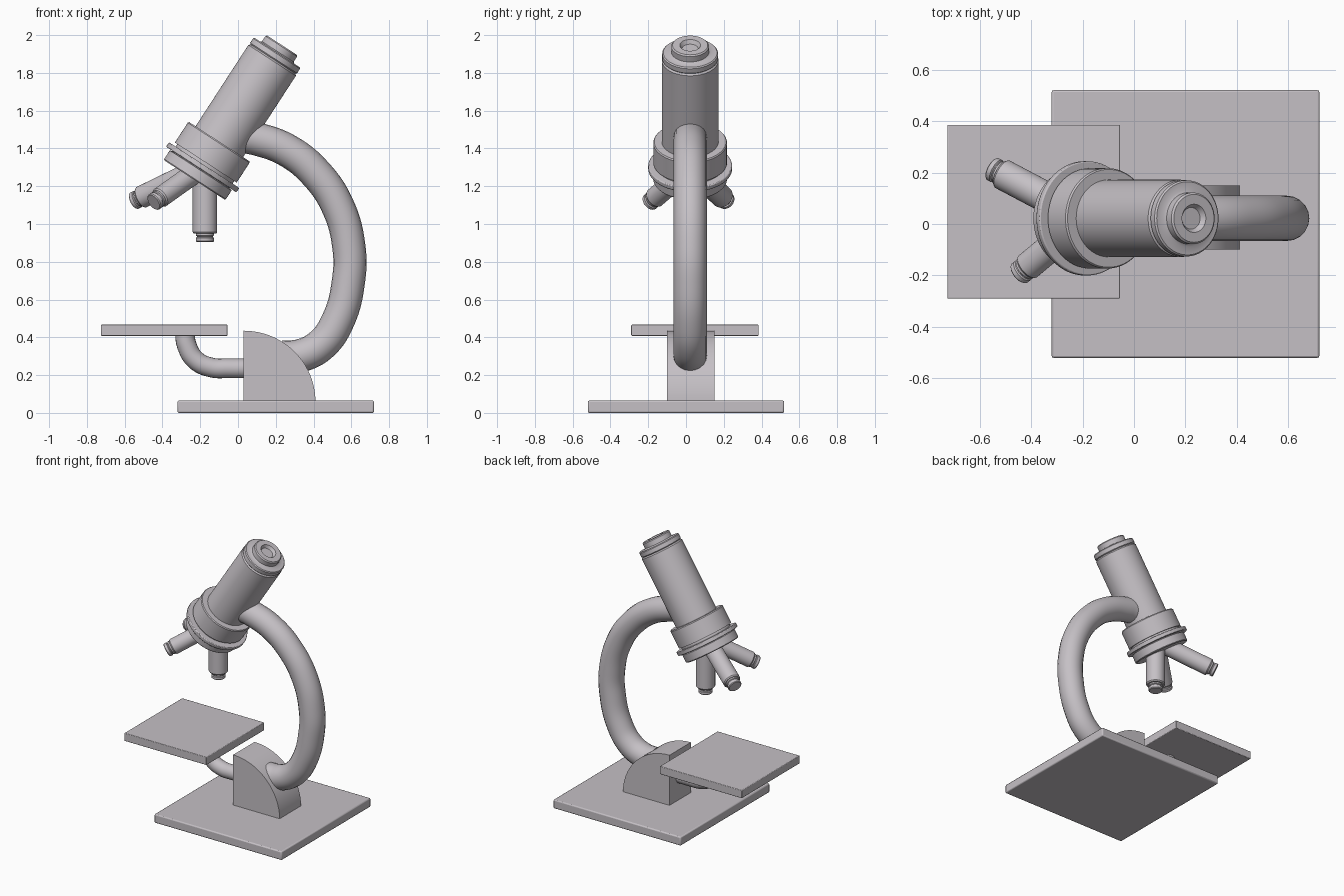
import bpy, bmesh
from math import pi, sin, cos, radians
from mathutils import Vector, Matrix

cube = bpy.data.objects.get("Cube")
if cube:
    bpy.data.objects.remove(cube, do_unlink=True)

grey = bpy.data.materials.new("pale_grey")
grey.use_nodes = True
colour = (0.56, 0.53, 0.56, 1)
grey.diffuse_color = colour
grey.node_tree.nodes["Principled BSDF"].inputs["Base Color"].default_value = colour

MID = 0.022   # depth of the optical plane


def finish(obj, bevel=0, angle=35):
    obj.data.materials.append(grey)
    bpy.ops.object.select_all(action='DESELECT')
    obj.select_set(True)
    bpy.context.view_layer.objects.active = obj
    bpy.ops.object.shade_smooth_by_angle(angle=radians(angle))
    if bevel:
        mod = obj.modifiers.new("soft_edges", 'BEVEL')
        mod.width = bevel
        mod.segments = 2
        mod.limit_method = 'ANGLE'
        mod.angle_limit = radians(40)
    return obj


def from_bmesh(name, bm, bevel=0):
    bmesh.ops.recalc_face_normals(bm, faces=bm.faces)
    mesh = bpy.data.meshes.new(name)
    bm.to_mesh(mesh)
    bm.free()
    obj = bpy.data.objects.new(name, mesh)
    bpy.context.collection.objects.link(obj)
    return finish(obj, bevel)


def slab(name, low, high, bevel):
    low, high = Vector(low), Vector(high)
    bm = bmesh.new()
    bmesh.ops.create_cube(bm, size=1)
    bmesh.ops.scale(bm, vec=high - low, verts=bm.verts)
    bmesh.ops.translate(bm, vec=(low + high) / 2, verts=bm.verts)
    return from_bmesh(name, bm, bevel)


def lathe(name, profile, origin, direction, steps=64, bevel=0):
    """Revolve (radius, height) points about an axis."""
    bm = bmesh.new()
    verts = [bm.verts.new((r, 0, h)) for r, h in profile]
    edges = [bm.edges.new(pair) for pair in zip(verts, verts[1:])]
    bmesh.ops.spin(bm, geom=verts + edges, cent=(0, 0, 0), axis=(0, 0, 1),
                   angle=2 * pi, steps=steps)
    bmesh.ops.remove_doubles(bm, verts=bm.verts, dist=0.0002)
    turn = Vector(direction).to_track_quat('Z', 'Y').to_matrix().to_4x4()
    bm.transform(Matrix.Translation(origin) @ turn)
    return from_bmesh(name, bm, bevel)


def pipe(name, points, radius):
    """Round tube through (x, z) points in the optical plane."""
    curve = bpy.data.curves.new(name, 'CURVE')
    curve.dimensions = '3D'
    curve.bevel_depth = radius
    curve.bevel_resolution = 8
    curve.resolution_u = 10
    curve.use_fill_caps = True
    spline = curve.splines.new('BEZIER')
    spline.bezier_points.add(len(points) - 1)
    for p, (x, z) in zip(spline.bezier_points, points):
        p.co = (x, MID, z)
        p.handle_left_type = p.handle_right_type = 'AUTO'
    obj = bpy.data.objects.new(name, curve)
    bpy.context.collection.objects.link(obj)
    bpy.ops.object.select_all(action='DESELECT')
    obj.select_set(True)
    bpy.context.view_layer.objects.active = obj
    bpy.ops.object.convert(target='MESH')
    return finish(bpy.context.view_layer.objects.active)


# Foot and specimen stage
slab("base_plate", (-0.32, -0.52, 0), (0.72, 0.52, 0.065), 0.008)
slab("stage", (-0.725, -0.29, 0.408), (-0.055, 0.385, 0.467), 0.004)

# Quarter-round pedestal
bm = bmesh.new()
outline = [(0.03, 0.06)] + [
    (0.03 + 0.38 * sin(i * pi / 48), 0.06 + 0.375 * cos(i * pi / 48)) for i in range(25)]
side = bm.faces.new([bm.verts.new((x, -0.1, z)) for x, z in outline])
grown = bmesh.ops.extrude_face_region(bm, geom=[side])["geom"]
bmesh.ops.translate(bm, vec=(0, 0.25, 0),
                    verts=[v for v in grown if isinstance(v, bmesh.types.BMVert)])
from_bmesh("pedestal", bm)

# Curved arm and stage support
pipe("arm", [(0.02, 1.465), (0.1, 1.45), (0.26, 1.39), (0.41, 1.27), (0.53, 1.09),
             (0.588, 0.87), (0.585, 0.7), (0.53, 0.49), (0.44, 0.36), (0.33, 0.303),
             (0.24, 0.295)], 0.088)
pipe("stage_support", [(-0.282, 0.43), (-0.272, 0.36), (-0.225, 0.28), (-0.14, 0.24),
                       (-0.05, 0.236), (0.06, 0.236)], 0.052)

# Tilted body tube, collar, nosepiece and eyepiece on one axis
tilt = radians(33)
axis = (sin(tilt), 0, cos(tilt))
hub = Vector((-0.187, MID, 1.3))
lathe("body_tube", [(0, 0), (0.15, 0), (0.15, 0.675), (0.14, 0.685), (0, 0.685)], hub, axis)
lathe("collar", [(0, 0.03), (0.195, 0.03), (0.195, 0.155), (0.19, 0.162), (0, 0.162)],
      hub, axis)
lathe("nosepiece_ring", [(0, -0.014), (0.222, -0.014), (0.222, 0.014), (0, 0.014)],
      hub, axis, bevel=0.005)
lathe("nosepiece", [(0, -0.08), (0.19, -0.08), (0.195, -0.074), (0.195, -0.02),
                    (0.18, -0.015), (0.18, 0.035), (0, 0.035)], hub, axis)
lathe("eyepiece", [(0, 0.68), (0.138, 0.68), (0.148, 0.69), (0.148, 0.718), (0.142, 0.724),
                   (0.11, 0.724), (0.1, 0.73), (0.1, 0.764), (0.093, 0.771),
                   (0.055, 0.771), (0.042, 0.75), (0, 0.75)], hub, axis)

# Three objective lenses fanning out from the nosepiece hub
tips = {"objective_low": ((-0.175, MID, 0.905), 0.065),
        "objective_back": ((-0.552, 0.215, 1.122), 0.06),
        "objective_front": ((-0.447, -0.193, 1.115), 0.055)}
for name, (tip, r) in tips.items():
    tip = Vector(tip)
    start = hub if name != "objective_low" else Vector((tip.x, MID, hub.z))
    inward = start - tip
    lathe(name, [(0, 0), (0.043, 0), (0.048, 0.005), (0.048, 0.022), (0.042, 0.026),
                 (0.042, 0.03), (0.048, 0.034), (0.048, 0.044), (r - 0.006, 0.044),
                 (r, 0.052), (r, inward.length), (0, inward.length)], tip, inward, steps=40)
